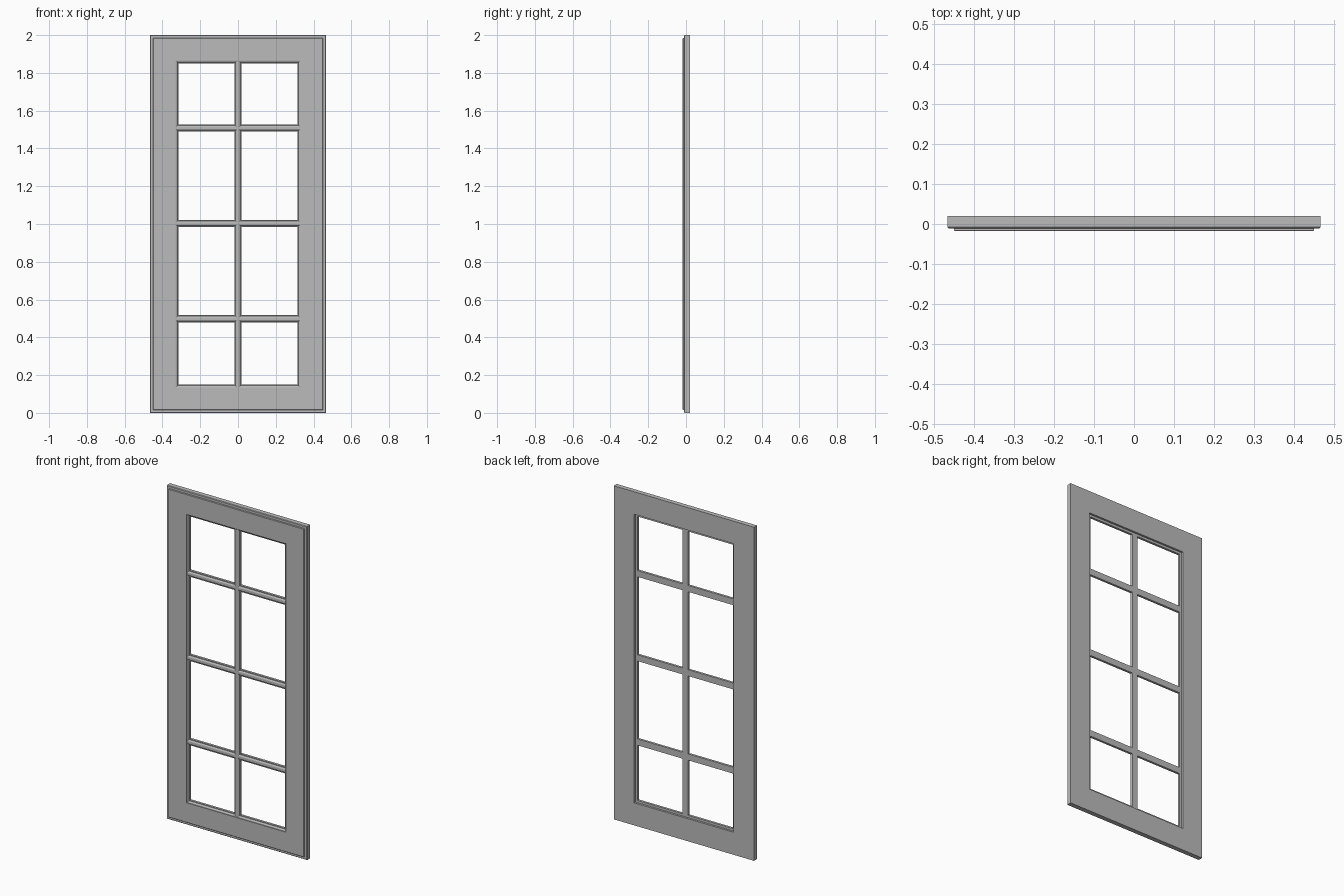
import bpy, bmesh

default = bpy.data.objects.get("Cube")
if default:
    bpy.data.objects.remove(default, do_unlink=True)

paint = bpy.data.materials.new("grey paint")
paint.use_nodes = True
GREY = (0.5, 0.5, 0.5, 1)
paint.diffuse_color = GREY
paint.node_tree.nodes["Principled BSDF"].inputs["Base Color"].default_value = GREY

HALF_W, HEIGHT = 0.465, 2.0


def finish(name, bm):
    bmesh.ops.recalc_face_normals(bm, faces=bm.faces)
    mesh = bpy.data.meshes.new(name)
    bm.to_mesh(mesh)
    bm.free()
    mesh.materials.append(paint)
    obj = bpy.data.objects.new(name, mesh)
    bpy.context.collection.objects.link(obj)
    return obj


def bridge(bm, a, b):
    n = len(a)
    for i in range(n):
        j = (i + 1) % n
        bm.faces.new((a[i], a[j], b[j], b[i]))


def mitred_frame(name, profile):
    """Sweep a closed (inset, y) profile round the door rectangle."""
    bm = bmesh.new()
    rings = []
    for inset, y in profile:
        x, lo, hi = HALF_W - inset, inset, HEIGHT - inset
        rings.append([bm.verts.new(p) for p in
                      ((-x, y, lo), (x, y, lo), (x, y, hi), (-x, y, hi))])
    for i, ring in enumerate(rings):
        bridge(bm, ring, rings[(i + 1) % len(rings)])
    return finish(name, bm)


def glazing_bar(name, half_profile, start, end, centre, vertical):
    """Extrude a mirrored (half width, y) profile along x or z."""
    section = half_profile + [(-w, y) for w, y in reversed(half_profile)]
    bm = bmesh.new()
    ends = []
    for t in (start, end):
        ends.append([bm.verts.new((centre + w, y, t) if vertical
                                  else (t, y, centre + w)) for w, y in section])
    bridge(bm, *ends)
    for cap in ends:
        bm.faces.new(cap)
    return finish(name, bm)


# Door frame: stepped outer edge, moulded opening, glass rebate at the back
mitred_frame("door_frame", [
    (0, 0.02), (0, -0.008), (0.003, -0.011), (0.016, -0.011),
    (0.016, -0.016), (0.018, -0.018),
    (0.135, -0.018), (0.135, -0.014), (0.139, -0.013), (0.143, -0.010),
    (0.145, -0.006), (0.149, -0.006), (0.149, 0.008),
    (0.135, 0.008), (0.135, 0.02)])

# Glazing bars
bar = [(0.019, 0.008), (0.019, -0.006), (0.014, -0.006),
       (0.012, -0.010), (0.009, -0.013), (0.005, -0.014)]
glazing_bar("vertical_bar", bar, 0.14, HEIGHT - 0.14, 0, True)
for label, offset in (("lower", -0.505), ("middle", 0), ("upper", 0.505)):
    glazing_bar(label + "_bar", bar, -0.325, 0.325, 1.003 + offset, False)
